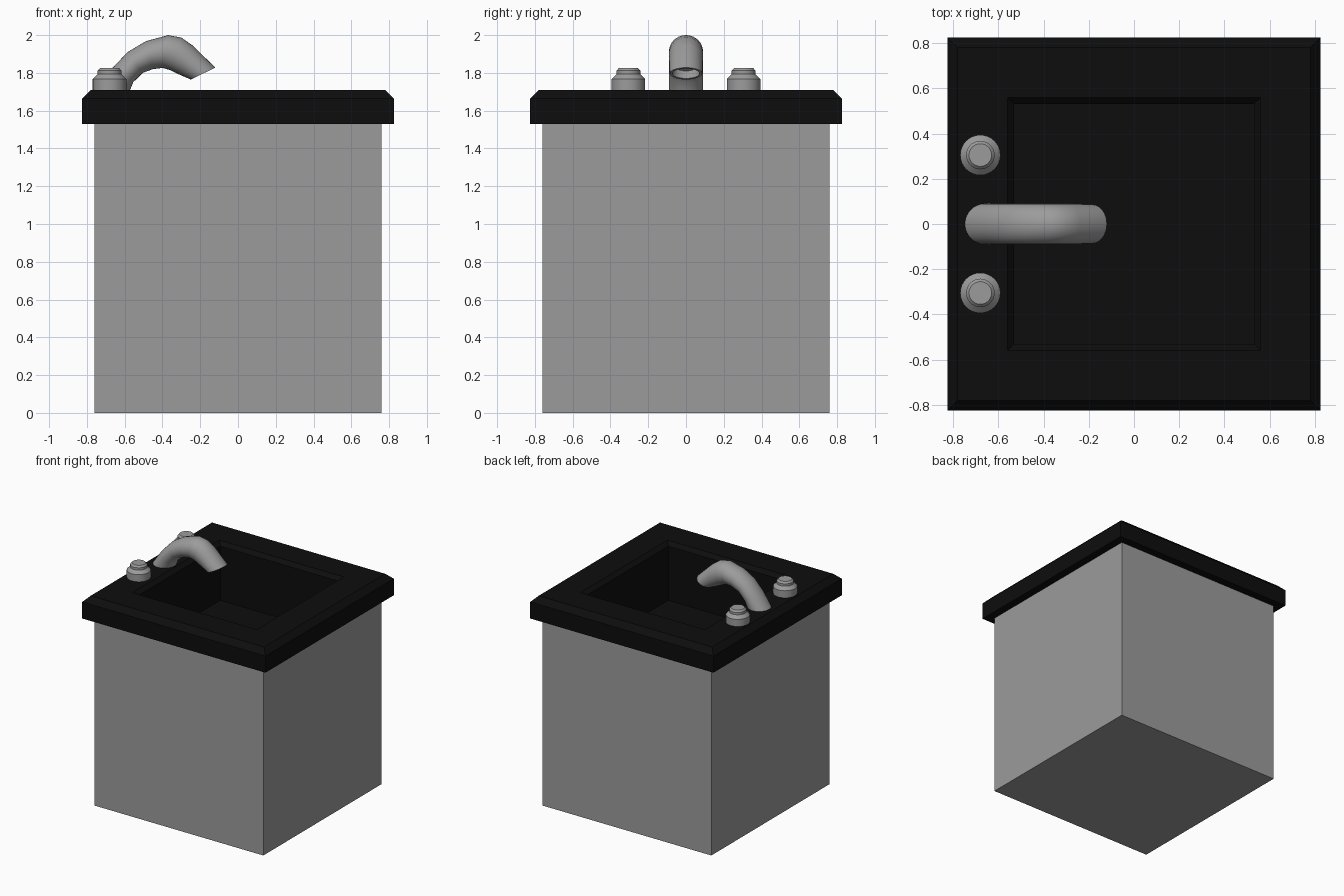
import bpy, bmesh, math
from mathutils import Vector

if "Cube" in bpy.data.objects:
    bpy.data.objects.remove(bpy.data.objects["Cube"])


def material(name, rgb):
    m = bpy.data.materials.new(name)
    m.diffuse_color = (*rgb, 1)
    m.use_nodes = True
    m.node_tree.nodes["Principled BSDF"].inputs["Base Color"].default_value = m.diffuse_color
    return m


grey = material("grey metal", (0.33, 0.33, 0.33))
black = material("black stone", (0.004, 0.004, 0.004))


def loft(name, rings, mat, cap_start=False, cap_end=True, smooth=None):
    """Skin a list of closed rings with quads, optionally capping the ends."""
    bm = bmesh.new()
    loops = [[bm.verts.new(p) for p in ring] for ring in rings]
    n = len(loops[0])
    for a, b in zip(loops, loops[1:]):
        for i in range(n):
            j = (i + 1) % n
            bm.faces.new((a[i], a[j], b[j], b[i]))
    if cap_start:
        bm.faces.new(loops[0][::-1])
    if cap_end:
        bm.faces.new(loops[-1])
    bmesh.ops.recalc_face_normals(bm, faces=bm.faces)
    me = bpy.data.meshes.new(name)
    bm.to_mesh(me)
    bm.free()
    me.materials.append(mat)
    ob = bpy.data.objects.new(name, me)
    bpy.context.collection.objects.link(ob)
    if smooth:
        bpy.ops.object.select_all(action='DESELECT')
        ob.select_set(True)
        bpy.context.view_layer.objects.active = ob
        bpy.ops.object.shade_smooth_by_angle(angle=math.radians(smooth))
    return ob


def square(h, z):
    return [(-h, -h, z), (h, -h, z), (h, h, z), (-h, h, z)]


def circle(cx, cy, r, z, n=32):
    return [(cx + r * math.cos(2 * math.pi * i / n),
             cy + r * math.sin(2 * math.pi * i / n), z) for i in range(n)]


def hoop(outer, inner, half_y, n=32):
    """Ellipse spanning two points of the side outline (x, z)."""
    o, i = Vector((outer[0], 0, outer[1])), Vector((inner[0], 0, inner[1]))
    c, u = (o + i) / 2, (o - i) / 2
    return [c + u * math.cos(2 * math.pi * k / n)
            + Vector((0, half_y * math.sin(2 * math.pi * k / n), 0)) for k in range(n)]


# Cabinet: open at the top so the basin can hang inside
loft("cabinet", [square(0.76, 0), square(0.76, 1.535)], grey, cap_start=True, cap_end=False)

# Counter with chamfered rim and sunken basin
profile = [(0.74, 1.53), (0.825, 1.53), (0.825, 1.665), (0.78, 1.71),
           (0.56, 1.71), (0.53, 1.68), (0.53, 1.24)]
loft("counter_and_basin", [square(h, z) for h, z in profile], black)

# Tap knobs
knob = [(0.089, 1.70), (0.089, 1.768), (0.063, 1.793), (0.063, 1.812), (0.05, 1.826)]
for side, y in (("front", -0.305), ("back", 0.305)):
    loft(side + "_knob", [circle(-0.68, y, r, z) for r, z in knob], grey, smooth=30)

# Faucet: outer and inner outline points, half width
path = [((-0.755, 1.70), (-0.575, 1.70), 0.09),
        ((-0.67, 1.82), (-0.555, 1.75), 0.09),
        ((-0.585, 1.91), (-0.505, 1.80), 0.09),
        ((-0.49, 1.967), (-0.45, 1.82), 0.09),
        ((-0.37, 2.0), (-0.40, 1.826), 0.09),
        ((-0.30, 1.987), (-0.36, 1.815), 0.09),
        ((-0.24, 1.945), (-0.315, 1.793), 0.09),
        ((-0.12, 1.828), (-0.25, 1.765), 0.086)]
rings = [hoop(*p) for p in path]
# Hollow mouth of the spout
rings.append(hoop((-0.132, 1.822), (-0.238, 1.771), 0.072))
rings.append(hoop((-0.19, 1.88), (-0.27, 1.81), 0.065))
loft("faucet", rings, grey, smooth=50)
